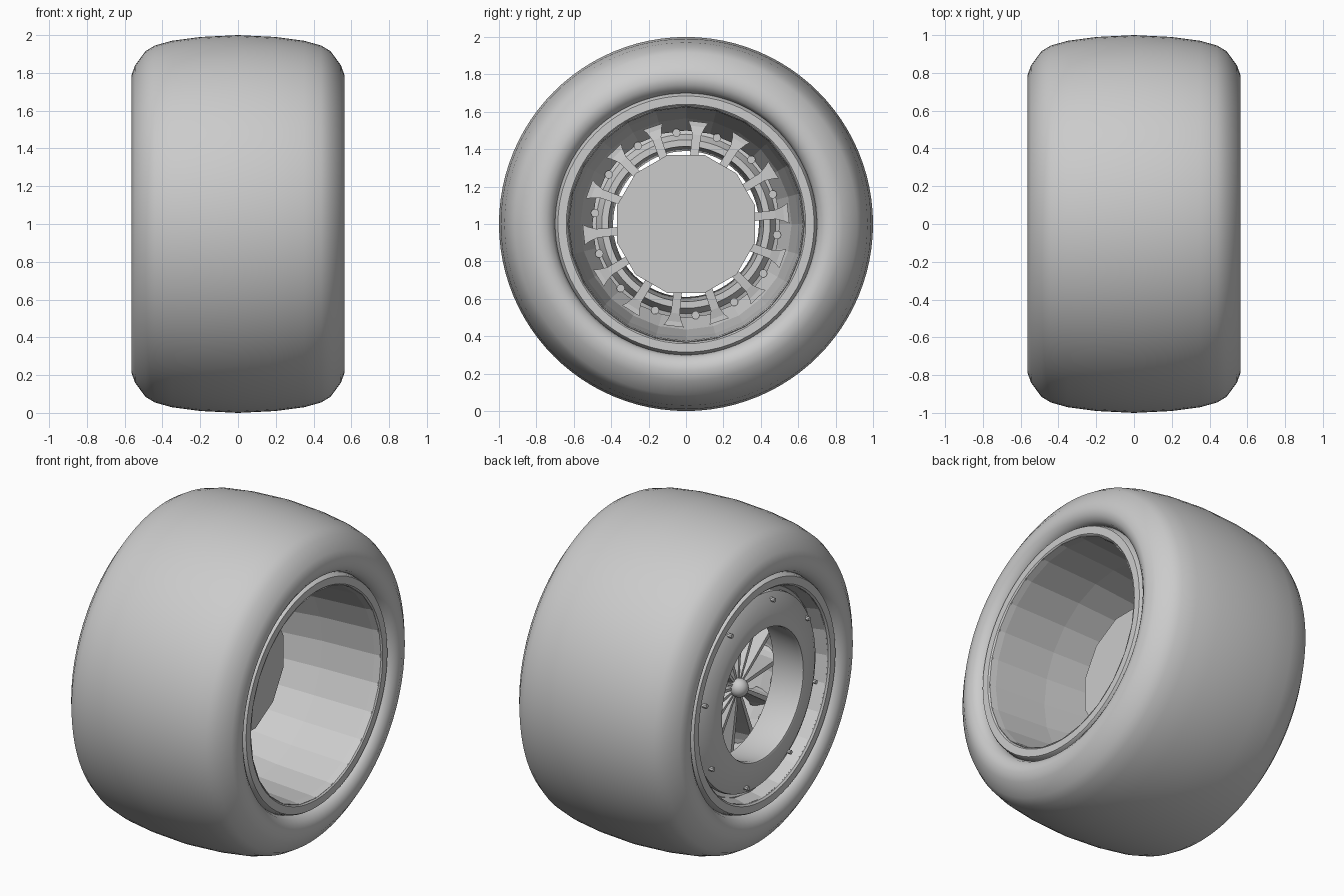
import bpy, bmesh, math
from mathutils import Matrix, Vector

if "Cube" in bpy.data.objects:
    bpy.data.objects.remove(bpy.data.objects["Cube"])

grey = bpy.data.materials.new("plain_grey")
grey.use_nodes = True
grey.diffuse_color = (0.6, 0.6, 0.6, 1)
grey.node_tree.nodes["Principled BSDF"].inputs["Base Color"].default_value = (0.6, 0.6, 0.6, 1)
AXLE = Vector((0, 0, 1))


def around(x, r, a):
    """Point at distance r from the axle."""
    return Vector((x, r * math.cos(a), 1 + r * math.sin(a)))


def finish(name, bm, smooth=None):
    bmesh.ops.recalc_face_normals(bm, faces=bm.faces)
    mesh = bpy.data.meshes.new(name)
    bm.to_mesh(mesh)
    bm.free()
    mesh.materials.append(grey)
    obj = bpy.data.objects.new(name, mesh)
    bpy.context.collection.objects.link(obj)
    if smooth:
        bpy.ops.object.select_all(action='DESELECT')
        obj.select_set(True)
        bpy.context.view_layer.objects.active = obj
        bpy.ops.object.shade_smooth_by_angle(angle=math.radians(smooth))
    return obj


def lathe(name, profile, sides, smooth=None, phase=0.0):
    """Spin a closed (x, radius) profile around the axle."""
    bm = bmesh.new()
    rings = [[bm.verts.new(around(x, r, phase + math.tau * i / sides)) for x, r in profile]
             for i in range(sides)]
    n = len(profile)
    for i in range(sides):
        a, b = rings[i], rings[(i + 1) % sides]
        for j in range(n):
            k = (j + 1) % n
            bm.faces.new((a[j], a[k], b[k], b[j]))
    return finish(name, bm, smooth)


def drum(bm, x0, x1, r, sides, a=0.0, dist=0.0, phase=0.0):
    """Solid cylinder along the axle direction."""
    c = around((x0 + x1) / 2, dist, a)
    m = Matrix.Translation(c) @ Matrix.Rotation(phase, 4, 'X') @ Matrix.Rotation(math.pi / 2, 4, 'Y')
    bmesh.ops.create_cone(bm, cap_ends=True, segments=sides, radius1=r, radius2=r,
                          depth=x1 - x0, matrix=m)


# Tyre: rounded crown, soft shoulders, tucked-in beads
half = [(0.50, 0.70), (0.535, 0.715), (0.555, 0.745), (0.565, 0.785), (0.545, 0.84), (0.49, 0.915),
        (0.44, 0.945), (0.35, 0.97), (0.2, 0.99)]
lathe("tyre", half + [(0, 1.0)] + [(-x, r) for x, r in reversed(half)], 96, 40)

# Rim lips with a flat face at both ends
for side, name in ((1, "inner_rim_lip"), (-1, "outer_rim_lip")):
    lip = [(0.47, 0.63), (0.525, 0.63), (0.535, 0.64), (0.535, 0.685), (0.525, 0.692), (0.47, 0.705)]
    lathe(name, [(side * x, r) for x, r in lip], 72, 30)

# Faceted barrel, tapering toward the outer face
lathe("barrel", [(0.53, 0.632), (0.49, 0.625), (0.15, 0.605), (-0.15, 0.565), (-0.30, 0.50),
                 (-0.34, 0.50), (-0.40, 0.56), (-0.41, 0.61), (-0.52, 0.632),
                 (-0.50, 0.67), (0.50, 0.67)], 24)

# Domed outer cover with a central opening
lathe("cover", [(-0.30, 0.415), (-0.50, 0.39), (-0.52, 0.395), (-0.525, 0.41), (-0.515, 0.47),
                (-0.495, 0.54), (-0.47, 0.585), (-0.45, 0.59), (-0.39, 0.575),
                (-0.36, 0.48), (-0.30, 0.45)], 64, 35)
lathe("cover_step", [(-0.39, 0.55), (-0.43, 0.60), (-0.44, 0.61), (-0.44, 0.635), (-0.39, 0.635)], 64, 35)

# Small bolts on the cover
bm = bmesh.new()
for i in range(8):
    drum(bm, -0.515, -0.47, 0.013, 8, math.tau * (i + 0.3) / 8, 0.545)
finish("cover_bolts", bm)

# Twelve-sided hub drum
bm = bmesh.new()
drum(bm, -0.12, 0.05, 0.382, 12, phase=math.radians(15))
finish("hub_drum", bm)

# Blade spokes that flare where they meet the barrel
SPOKES = 14
stations = [(0.03, -0.35, -0.11, 0.010), (0.15, -0.33, -0.11, 0.018), (0.37, -0.29, -0.11, 0.022),
            (0.48, -0.27, -0.12, 0.024), (0.525, -0.27, -0.13, 0.040), (0.55, -0.27, -0.13, 0.055)]
bm = bmesh.new()
for i in range(SPOKES):
    angle = math.radians(6) + math.tau * i / SPOKES
    spin = Matrix.Rotation(angle, 3, 'X')
    loops = []
    for r, x0, x1, w in stations:
        corners = ((x0, -w * 0.6), (x1, -w), (x1, w), (x0, w * 0.6))
        loops.append([bm.verts.new(AXLE + spin @ Vector((x, r, t))) for x, t in corners])
    for a, b in zip(loops, loops[1:]):
        for j in range(4):
            k = (j + 1) % 4
            bm.faces.new((a[j], a[k], b[k], b[j]))
    bm.faces.new(loops[0])
    bm.faces.new(loops[-1])
finish("spokes", bm)

# Little lugs on the ring between the spokes
bm = bmesh.new()
for i in range(SPOKES):
    drum(bm, -0.33, -0.26, 0.022, 10, math.radians(6) + math.tau * (i + 0.5) / SPOKES, 0.49)
finish("ring_lugs", bm)

# Centre stem and rounded nut
bm = bmesh.new()
drum(bm, -0.36, -0.10, 0.045, 24)
bmesh.ops.create_uvsphere(bm, u_segments=24, v_segments=12, radius=0.055,
                          matrix=Matrix.Translation((-0.36, 0, 1)))
finish("centre_nut", bm, 40)
